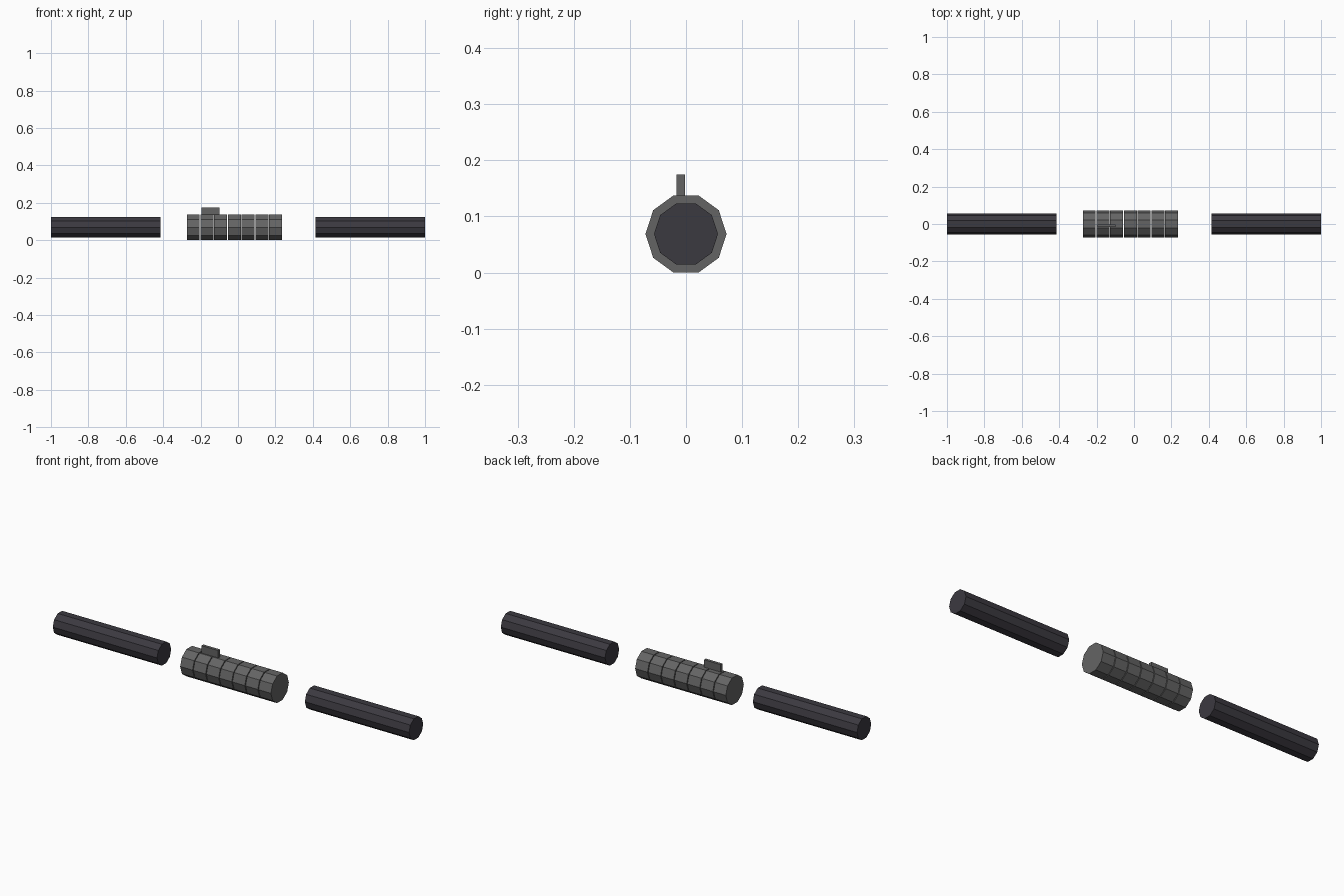
import bpy
from math import pi

cube = bpy.data.objects.get("Cube")
if cube:
    bpy.data.objects.remove(cube, do_unlink=True)

AXIS_Z = 0.0687


def material(name, color):
    mat = bpy.data.materials.new(name)
    mat.use_nodes = True
    mat.diffuse_color = color
    mat.node_tree.nodes["Principled BSDF"].inputs["Base Color"].default_value = color
    return mat


def rod(name, x_min, x_max, radius, mat):
    """Ten-sided rod along x, flat on top and bottom."""
    bpy.ops.mesh.primitive_cylinder_add(
        vertices=10, radius=radius, depth=x_max - x_min,
        location=((x_min + x_max) / 2, 0, AXIS_Z), rotation=(0, pi / 2, 0))
    obj = bpy.context.object
    # Turn the rod so that its corners point along +y and -y
    bpy.ops.object.transform_apply(location=False, rotation=True, scale=False)
    obj.name = name
    obj.data.materials.append(mat)
    return obj


grip_grey = material("grip grey", (0.127, 0.127, 0.127, 1))
blade_dark = material("dark blade", (0.044, 0.041, 0.051, 1))

# Blades on both sides of the handle
rod("right_blade", -1.0, -0.415, 0.057, blade_dark)
rod("left_blade", 0.415, 1.0, 0.057, blade_dark)

# Handle of seven rings with narrow gaps
START, PITCH, GAP = -0.274, 0.0733, 0.004
for i in range(7):
    x = START + i * PITCH
    rod(f"handle_ring_{i + 1}", x, x + PITCH - GAP, 0.0722, grip_grey)

# Upright switch plate on the handle
bpy.ops.mesh.primitive_cube_add(size=1, location=(-0.147, -0.009, 0.155))
switch = bpy.context.object
switch.name = "switch_plate"
switch.scale = (0.094, 0.015, 0.04)
bpy.ops.object.transform_apply(location=False, rotation=False, scale=True)
switch.data.materials.append(grip_grey)
